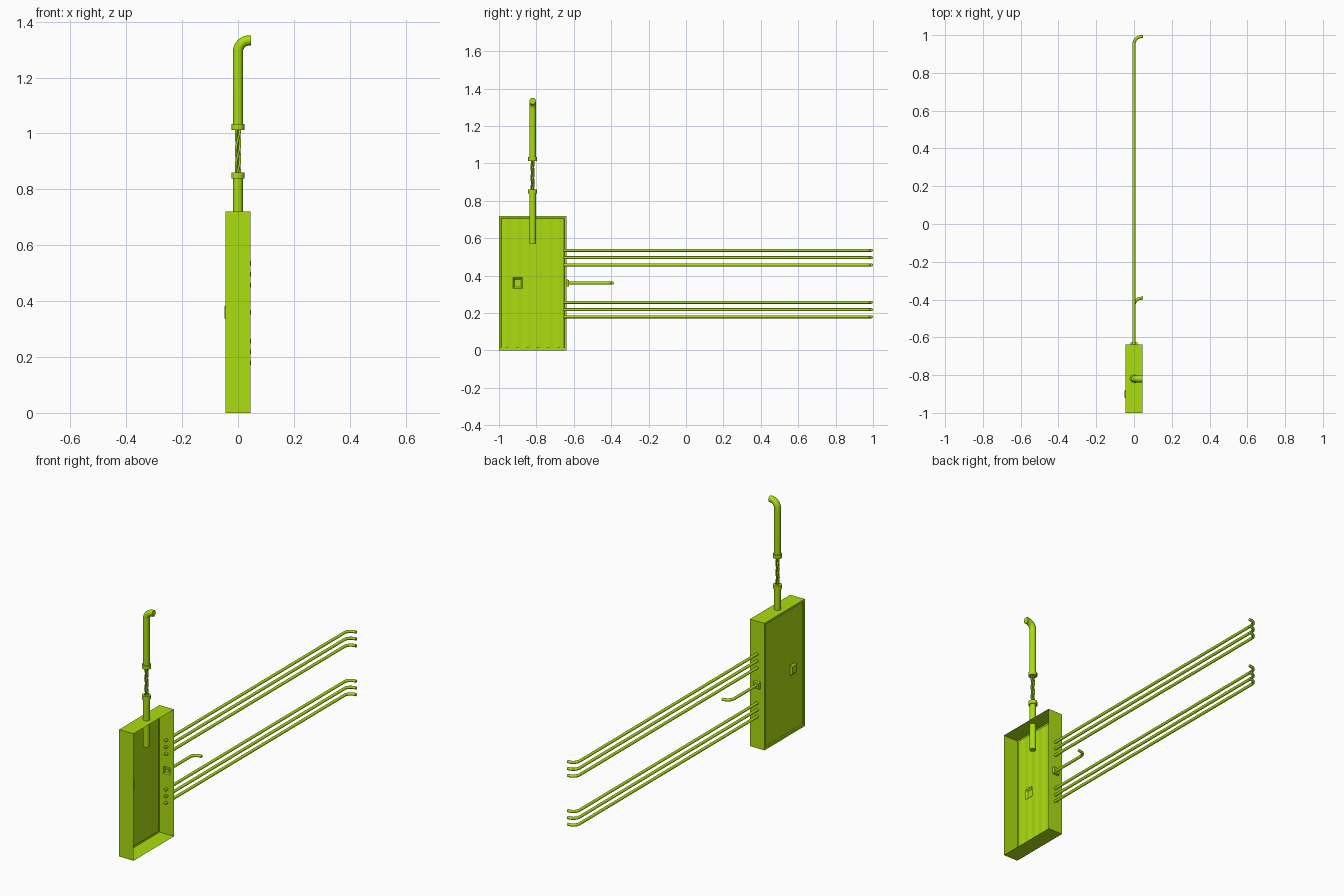
import bpy, bmesh, math
from mathutils import Vector

if "Cube" in bpy.data.objects:
    bpy.data.objects.remove(bpy.data.objects["Cube"])

LIME = bpy.data.materials.new("lime_paint")
LIME.diffuse_color = (0.41, 0.73, 0.005, 1)
LIME.use_nodes = True
LIME.node_tree.nodes["Principled BSDF"].inputs["Base Color"].default_value = LIME.diffuse_color
XB, XF = 0.0455, -0.0455          # open wall side / door side
Y0, Y1, H = -1.0, -0.638, 0.72    # cabinet extents
DOOR_X = -0.0395


def finish(bm, name, angle=None):
    bmesh.ops.remove_doubles(bm, verts=bm.verts, dist=1e-5)
    bmesh.ops.recalc_face_normals(bm, faces=bm.faces)
    me = bpy.data.meshes.new(name)
    bm.to_mesh(me)
    bm.free()
    ob = bpy.data.objects.new(name, me)
    bpy.context.collection.objects.link(ob)
    me.materials.append(LIME)
    if angle:
        select(ob)
        bpy.ops.object.shade_smooth_by_angle(angle=math.radians(angle))
    return ob


def select(ob):
    bpy.ops.object.select_all(action='DESELECT')
    ob.select_set(True)
    bpy.context.view_layer.objects.active = ob


def sheet(bm, us, vs, place, hole=None):
    """Grid of faces; cells whose centre lies in hole (u0,u1,v0,v1) are left out."""
    g = [[bm.verts.new(place(u, v)) for v in vs] for u in us]
    for i in range(len(us) - 1):
        for j in range(len(vs) - 1):
            u, v = (us[i] + us[i + 1]) / 2, (vs[j] + vs[j + 1]) / 2
            if hole and hole[0] < u < hole[1] and hole[2] < v < hole[3]:
                continue
            bm.faces.new((g[i][j], g[i + 1][j], g[i + 1][j + 1], g[i][j + 1]))


def tube(name, pts, r):
    """Round pipe along a list of points, with end caps."""
    cu = bpy.data.curves.new(name, 'CURVE')
    cu.dimensions = '3D'
    cu.bevel_depth, cu.bevel_resolution, cu.use_fill_caps = r, 4, True
    sp = cu.splines.new('POLY')
    sp.points.add(len(pts) - 1)
    for p, co in zip(sp.points, pts):
        p.co = (*co, 1)
    cu.materials.append(LIME)
    ob = bpy.data.objects.new(name, cu)
    bpy.context.collection.objects.link(ob)
    select(ob)
    bpy.ops.object.convert(target='MESH')
    bpy.ops.object.shade_smooth_by_angle(angle=math.radians(40))


def elbow(start, corner, bend, reach):
    """Path from start to a corner, then a quarter turn towards +x."""
    s, c = Vector(start), Vector(corner)
    d = (c - s).normalized()
    pts = [s]
    for k in range(9):
        a = math.pi / 2 * k / 8
        pts.append(c + d * bend * (math.sin(a) - 1) + Vector((bend * (1 - math.cos(a)), 0, 0)))
    if reach > bend:
        pts.append(c + Vector((reach, 0, 0)))
    return pts


# Cabinet shell: side walls, front rim and step down to the door
bm = bmesh.new()
loops = []
for inset, x in ((0, XB), (0, XF), (0.012, XF), (0.014, DOOR_X)):
    loops.append([bm.verts.new((x, y, z)) for y, z in (
        (Y0 + inset, inset), (Y1 - inset, inset), (Y1 - inset, H - inset), (Y0 + inset, H - inset))])
for n, (a, b) in enumerate(zip(loops, loops[1:])):
    for i in range(4):
        if n == 0 and i == 1:
            continue              # pipe side is added below with its opening
        j = (i + 1) % 4
        bm.faces.new((a[i], a[j], b[j], b[i]))
sheet(bm, [XF, -0.02, 0.02, XB], [0, 0.34, 0.38, H], lambda u, v: (u, Y1, v),
      (-0.02, 0.02, 0.34, 0.38))
finish(bm, "cabinet")

# Door with shallow vertical corrugation that fades out at its edges and latch
bm = bmesh.new()
a, b = Y0 + 0.014, Y1 - 0.014
LY, LZ = -0.9, 0.36
ys = sorted([a + (b - a) * k / 50 for k in range(51)] + [LY - 0.0251, LY + 0.0251])
sheet(bm, ys, [0.014, LZ - 0.03, LZ + 0.03, H - 0.014],
      lambda u, v: (DOOR_X + 0.0012 * (1 - math.cos(2 * math.pi * 6 * (u - a) / (b - a))), u, v),
      (LY - 0.0251, LY + 0.0251, LZ - 0.03, LZ + 0.03))
finish(bm, "door", 35)


def housing(name, base, top, depth, place):
    """Raised tapered housing, open at the back."""
    bm = bmesh.new()
    rings = [[bm.verts.new(place(sx * w, sz * h, d))
              for sx, sz in ((-1, -1), (1, -1), (1, 1), (-1, 1))]
             for (w, h), d in ((base, 0), (top, depth))]
    for i in range(4):
        j = (i + 1) % 4
        bm.faces.new((rings[0][i], rings[0][j], rings[1][j], rings[1][i]))
    bm.faces.new(rings[1])
    finish(bm, name)


# Door latch and side outlet
housing("door_latch", (0.025, 0.03), (0.018, 0.02), 0.0095,
        lambda u, v, d: (DOOR_X - d, LY + u, LZ + v))
housing("side_outlet", (0.02, 0.02), (0.017, 0.017), 0.012,
        lambda u, v, d: (u, Y1 + d, 0.36 + v))

# Horizontal conduits in two banks of three, and one short conduit
for n, z in enumerate((0.535, 0.496, 0.457, 0.257, 0.218, 0.18)):
    tube(f"side_conduit_{n + 1}", elbow((0, -0.655, z), (0, 0.992, z), 0.04, 0.047), 0.008)
tube("short_conduit", elbow((0, Y1 + 0.008, 0.36), (0, -0.393, 0.36), 0.04, 0.047), 0.008)

# Vertical conduit in two lengths, with collars around the exposed gap
PY = -0.82
tube("lower_conduit", [(0, PY, 0.57), (0, PY, 0.85)], 0.018)
tube("upper_conduit", elbow((0, PY, 1.02), (0, PY, 1.333), 0.04, 0.046), 0.018)
for name, z0, z1 in (("lower_collar", 0.838, 0.86), ("upper_collar", 1.013, 1.034)):
    tube(name, [(0, PY, z0), (0, PY, z1)], 0.0235)

# Twisted wires in the gap
for n in range(3):
    pts = []
    for k in range(25):
        t = 2 * math.pi * (n / 3 + k / 24)
        pts.append((0.007 * math.cos(t), PY + 0.007 * math.sin(t), 0.855 + 0.165 * k / 24))
    tube(f"wire_{n + 1}", pts, 0.0045)
